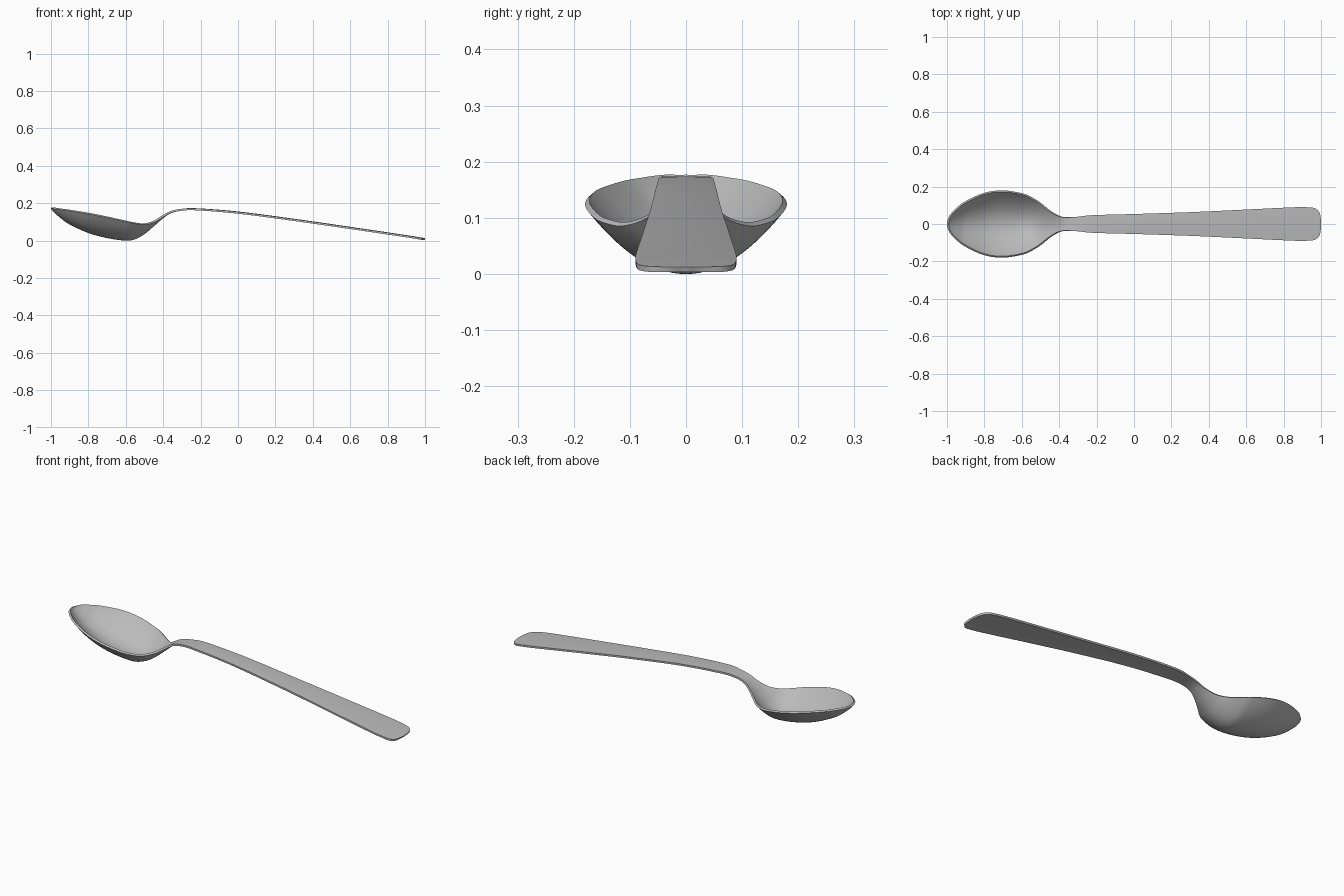
import bpy, bmesh
from mathutils import Vector

if "Cube" in bpy.data.objects:
    bpy.data.objects.remove(bpy.data.objects["Cube"])

# Stations along the spoon: x, half width, edge height, centre-line height
STATIONS = [
    (-0.997, 0.0, 0.175, 0.175), (-0.985, 0.040, 0.174, 0.160),
    (-0.95, 0.080, 0.169, 0.128), (-0.90, 0.118, 0.162, 0.092),
    (-0.80, 0.163, 0.146, 0.046), (-0.70, 0.176, 0.126, 0.019),
    (-0.60, 0.161, 0.104, 0.005), (-0.55, 0.141, 0.094, 0.013),
    (-0.50, 0.110, 0.089, 0.041), (-0.45, 0.070, 0.102, 0.083),
    (-0.40, 0.042, 0.132, 0.126), (-0.36, 0.036, 0.153, 0.151),
    (-0.30, 0.039, 0.165, 0.165), (-0.22, 0.047, 0.167, 0.168),
    (0.00, 0.053, 0.149, 0.151), (0.30, 0.063, 0.110, 0.112),
    (0.60, 0.077, 0.067, 0.069), (0.85, 0.089, 0.030, 0.032),
    (0.93, 0.089, 0.018, 0.020), (0.965, 0.084, 0.012, 0.014),
    (0.985, 0.070, 0.009, 0.011), (0.995, 0.045, 0.008, 0.009),
    (0.999, 0.0, 0.008, 0.008),
]
STEPS, HALF = 6, 14


def spline(p0, p1, p2, p3, t):
    return 0.5 * (2 * p1 + (p2 - p0) * t + (2 * p0 - 5 * p1 + 4 * p2 - p3) * t * t
                  + (3 * p1 - p0 - 3 * p2 + p3) * t ** 3)


# Smooth the stations into closely spaced sections
pts = [Vector(s) for s in STATIONS]
sections = []
for i in range(len(pts) - 1):
    a, d = pts[max(i - 1, 0)], pts[min(i + 2, len(pts) - 1)]
    sections += [spline(a, pts[i], pts[i + 1], d, k / STEPS) for k in range(STEPS)]
sections.append(pts[-1])

# Parabolic cross-sections form one continuous bowl and handle sheet
bm = bmesh.new()
rows = []
for x, w, edge, mid in sections:
    row = []
    for j in range(-HALF, HALF + 1):
        u = j / HALF
        row.append(bm.verts.new((x, w * u, mid + (edge - mid) * u * u)))
    rows.append(row)
for r, s in zip(rows, rows[1:]):
    for j in range(2 * HALF):
        bm.faces.new((r[j], s[j], s[j + 1], r[j + 1]))
bmesh.ops.remove_doubles(bm, verts=bm.verts, dist=0.0001)
bmesh.ops.recalc_face_normals(bm, faces=bm.faces)
mesh = bpy.data.meshes.new("spoon")
bm.to_mesh(mesh)
bm.free()
spoon = bpy.data.objects.new("spoon", mesh)
bpy.context.collection.objects.link(spoon)

# Metal thickness
solid = spoon.modifiers.new("thickness", 'SOLIDIFY')
solid.thickness = 0.010
solid.offset = 0

steel = bpy.data.materials.new("steel grey")
steel.diffuse_color = (0.5, 0.5, 0.5, 1)
steel.use_nodes = True
steel.node_tree.nodes["Principled BSDF"].inputs["Base Color"].default_value = steel.diffuse_color
mesh.materials.append(steel)

bpy.context.view_layer.objects.active = spoon
spoon.select_set(True)
bpy.ops.object.modifier_apply(modifier="thickness")
bpy.ops.object.shade_smooth_by_angle(angle=0.7)
